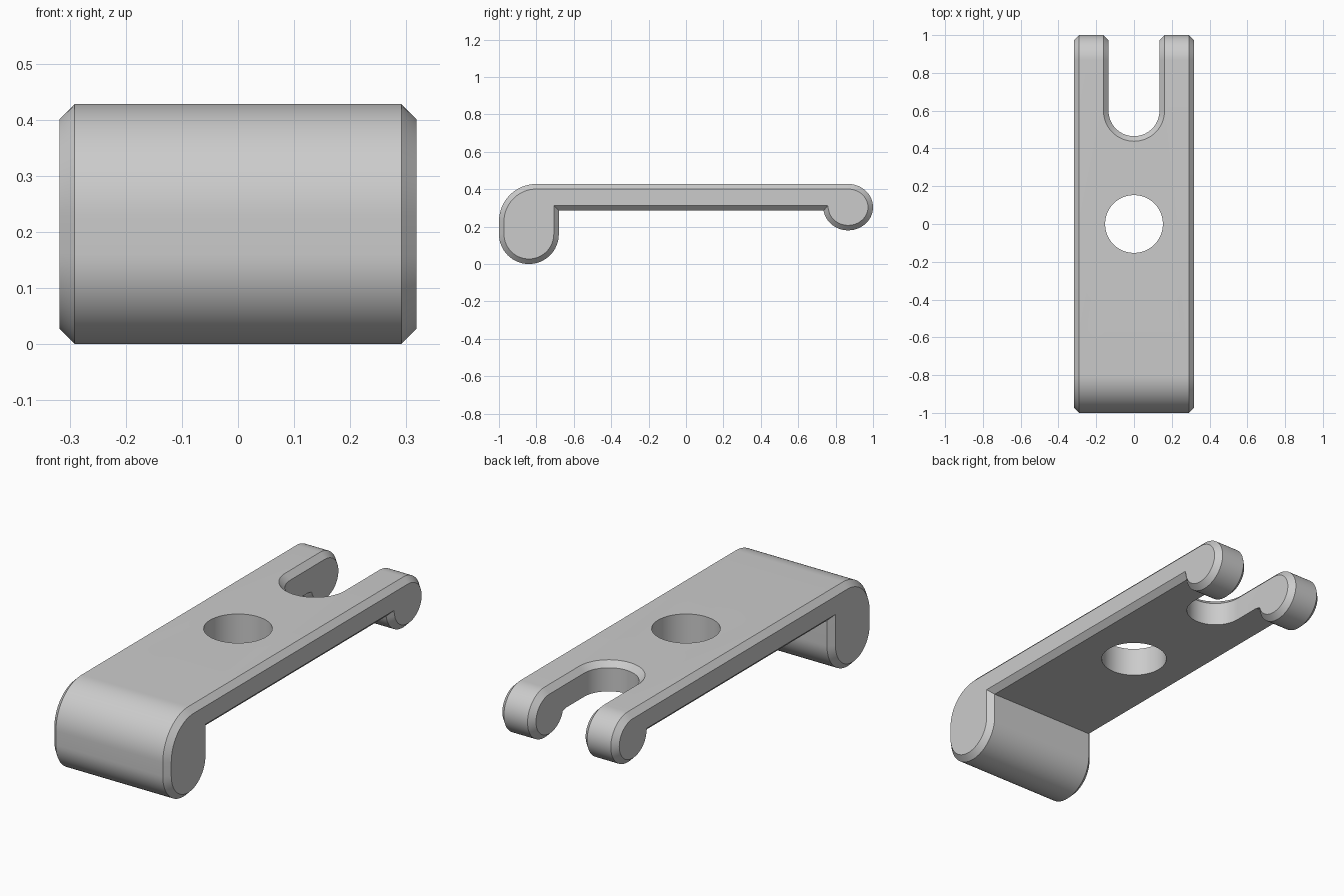
import bpy, bmesh
from math import pi, sin, cos, radians, hypot

cube = bpy.data.objects.get("Cube")
if cube:
    bpy.data.objects.remove(cube, do_unlink=True)

HALF_W, TOP, UNDER = 0.318, 0.428, 0.285
CHAMFER = 0.027
SLOT_R, SLOT_Y, HOLE_R = 0.135, 0.6, 0.153

steel = bpy.data.materials.new("plain grey")
steel.use_nodes = True
GREY = (0.6, 0.6, 0.6, 1)
steel.diffuse_color = GREY
steel.node_tree.nodes["Principled BSDF"].inputs["Base Color"].default_value = GREY


def arc(cx, cy, rx, ry, start, end, n):
    """Points on an elliptical arc, angles in degrees."""
    angles = [radians(start + (end - start) * i / n) for i in range(n + 1)]
    return [(cx + rx * cos(a), cy + ry * sin(a)) for a in angles]


def prism(name, outline, place, direction):
    """Extrude a flat outline along a direction into a closed solid."""
    bm = bmesh.new()
    face = bm.faces.new([bm.verts.new(place(u, v)) for u, v in outline])
    new = bmesh.ops.extrude_face_region(bm, geom=[face])["geom"]
    bmesh.ops.translate(bm, vec=direction,
                        verts=[g for g in new if isinstance(g, bmesh.types.BMVert)])
    bmesh.ops.recalc_face_normals(bm, faces=bm.faces)
    mesh = bpy.data.meshes.new(name)
    bm.to_mesh(mesh)
    bm.free()
    obj = bpy.data.objects.new(name, mesh)
    bpy.context.collection.objects.link(obj)
    return obj


# Side profile: rounded front leg, thin plate, small rear foot
profile = arc(-0.84, 0.16, 0.16, 0.16, 180, 360, 32)
profile += [(-0.68, UNDER)]
profile += arc(0.867, 0.304, 0.133, 0.124, 188.8, 450, 44)
profile += arc(-0.8, TOP - 0.2, 0.2, 0.2, 90, 180, 20)
body = prism("clamp_bar", profile, lambda y, z: (-HALF_W, y, z), (2 * HALF_W, 0, 0))
body.data.materials.append(steel)

# Open rear slot and round bolt hole
slot = arc(0, SLOT_Y, SLOT_R, SLOT_R, 180, 360, 32) + [(SLOT_R, 1.2), (-SLOT_R, 1.2)]
hole = arc(0, 0, HOLE_R, HOLE_R, 0, 360, 48)[:-1]
bpy.context.view_layer.objects.active = body
for name, outline in (("slot_cutter", slot), ("hole_cutter", hole)):
    cutter = prism(name, outline, lambda x, y: (x, y, -0.2), (0, 0, 1))
    cutter.hide_render = True
    mod = body.modifiers.new(name, "BOOLEAN")
    mod.operation, mod.solver, mod.object = "DIFFERENCE", "EXACT", cutter
    bpy.ops.object.modifier_apply(modifier=name)
    bpy.data.objects.remove(cutter, do_unlink=True)


def chamfered(edge):
    """Outer side edges, and slot edges except along the plate underside."""
    if len(edge.link_faces) != 2 or edge.calc_face_angle(0) < 0.7:
        return False
    a, b = (v.co for v in edge.verts)
    mid = (a + b) / 2
    if hypot(mid.x, mid.y) < 0.3 and abs(mid.x) < 0.2:
        return False
    if abs(a.x - b.x) > 0.1:
        return False
    on_side = abs(mid.x) > HALF_W - 0.001
    return on_side or mid.z > UNDER + 0.001 or mid.y > 0.73


# Chamfer the selected edges
bm = bmesh.new()
bm.from_mesh(body.data)
bmesh.ops.remove_doubles(bm, verts=bm.verts, dist=0.0001)
bmesh.ops.bevel(bm, geom=[e for e in bm.edges if chamfered(e)], offset=CHAMFER,
                offset_type="OFFSET", segments=1, affect="EDGES", clamp_overlap=False)
bm.to_mesh(body.data)
bm.free()

body.select_set(True)
bpy.ops.object.shade_smooth_by_angle(angle=radians(25))
